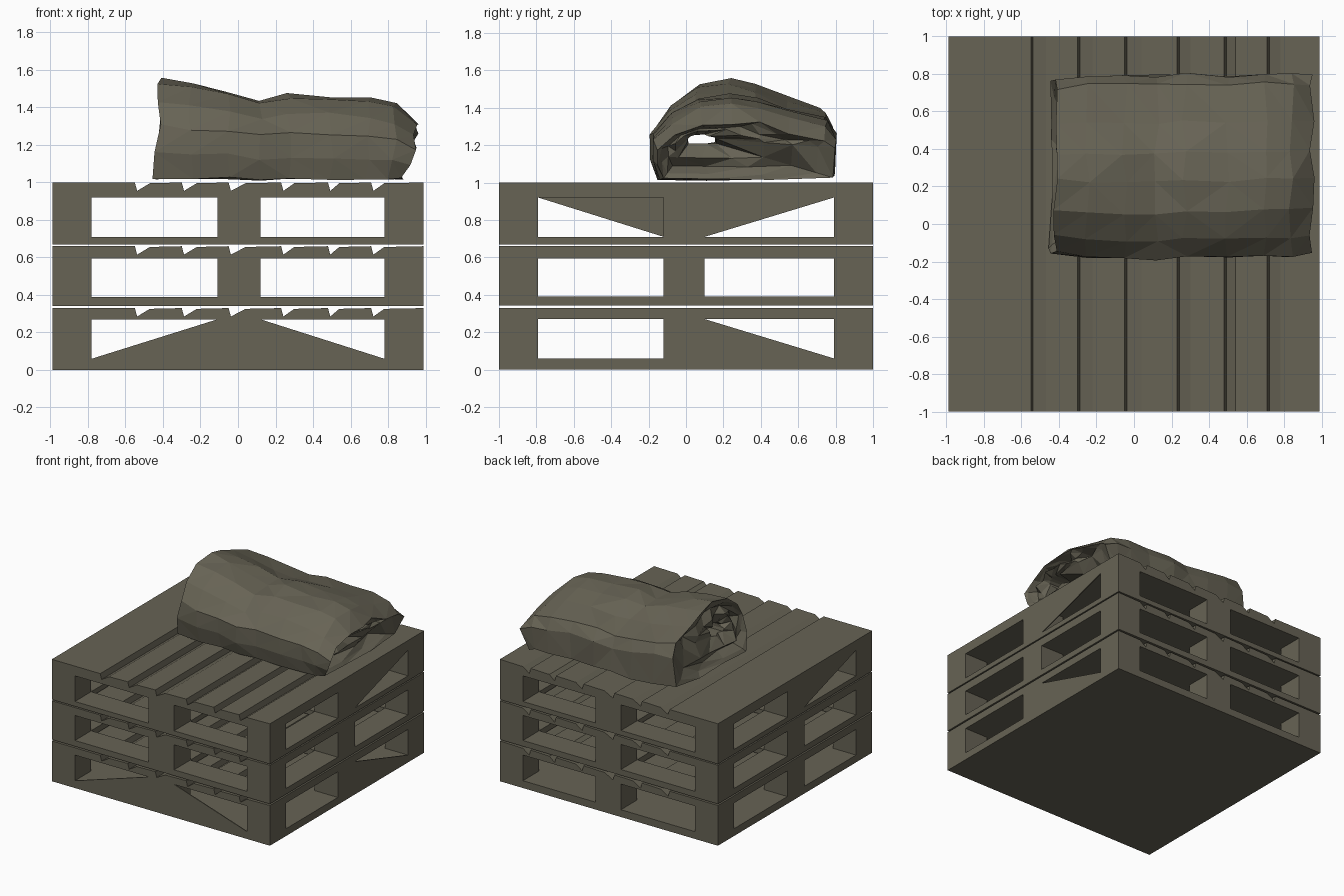
import bpy
import bmesh
import random
from mathutils import Vector

random.seed(4)
cube = bpy.data.objects.get("Cube")
if cube:
    bpy.data.objects.remove(cube, do_unlink=True)

wood = bpy.data.materials.new("weathered_olive_grey")
wood.use_nodes = True
colour = (0.135, 0.125, 0.09, 1)
wood.diffuse_color = colour
bsdf = next(n for n in wood.node_tree.nodes if n.type == 'BSDF_PRINCIPLED')
bsdf.inputs["Base Color"].default_value = colour
bsdf.inputs["Roughness"].default_value = 0.9


def finish(name, bm):
    bmesh.ops.recalc_face_normals(bm, faces=bm.faces)
    mesh = bpy.data.meshes.new(name)
    bm.to_mesh(mesh)
    bm.free()
    mesh.materials.append(wood)
    obj = bpy.data.objects.new(name, mesh)
    bpy.context.collection.objects.link(obj)
    return obj


def add_box(bm, low, high):
    low, high = Vector(low), Vector(high)
    verts = bmesh.ops.create_cube(bm, size=1)["verts"]
    for v in verts:
        v.co = (low + high) / 2 + v.co * (high - low)


def prism(name, points, offset):
    """Extrude a flat outline along an offset vector."""
    bm = bmesh.new()
    face = bm.faces.new([bm.verts.new(p) for p in points])
    ext = bmesh.ops.extrude_face_region(bm, geom=[face], use_keep_orig=True)
    for v in ext["geom"]:
        if isinstance(v, bmesh.types.BMVert):
            v.co += Vector(offset)
    return finish(name, bm)


# Stacked pallets: base, window bottom, window top, deck top
LEVELS = {"bottom": (0.0, 0.06, 0.27, 0.33),
          "middle": (0.342, 0.39, 0.595, 0.66),
          "top": (0.67, 0.71, 0.92, 1.0)}
SPANS_X = ((-0.99, -0.78), (-0.11, 0.12), (0.78, 0.99))
SPANS_Y = ((-1, -0.79), (-0.12, 0.1), (0.79, 1))
GAPS = ((-0.55, -0.47), (-0.3, -0.22), (-0.05, 0.04),
        (0.23, 0.3), (0.48, 0.54), (0.71, 0.78))

for label, (z0, z1, z2, z3) in LEVELS.items():
    # Nine spacer blocks
    bm = bmesh.new()
    for x0, x1 in SPANS_X:
        for y0, y1 in SPANS_Y:
            add_box(bm, (x0, y0, z1), (x1, y1, z2))
    finish(label + "_pallet_blocks", bm)

    # Ground boards, solid under the lowest pallet
    bm = bmesh.new()
    if label == "bottom":
        add_box(bm, (-0.99, -1, z0), (0.99, 1, z1))
    else:
        for y0, y1 in SPANS_Y:
            add_box(bm, (-0.99, y0, z0), (0.99, y1, z1))
        for x0, x1 in SPANS_X:
            for (_, y0), (y1, _) in zip(SPANS_Y, SPANS_Y[1:]):
                add_box(bm, (x0, y0, z0), (x1, y1, z1))
    finish(label + "_pallet_base", bm)

    # Slatted deck with sloping grooves
    outline = [(-0.99, -1, z2), (-0.99, -1, z3)]
    for a, b in GAPS:
        outline += [(a, -1, z3), (a + 0.012, -1, z3 - 0.045), (b, -1, z3 - 0.004)]
    outline += [(0.99, -1, z3), (0.99, -1, z2)]
    prism(label + "_pallet_deck", outline, (0, 2, 0))

# Sloping panels partly closing the openings
b, t = LEVELS["bottom"], LEVELS["top"]
prism("front_panel", [(-0.78, -1, b[1]), (-0.11, -1, b[2]),
                      (0.12, -1, b[2]), (0.78, -1, b[1])], (0, 0.008, 0))
prism("left_lower_panel", [(0.99, 0.1, b[1]), (0.99, 0.1, b[2]),
                           (0.99, 0.79, b[1])], (-0.008, 0, 0))
prism("left_upper_panel", [(0.99, 0.1, t[1]), (0.99, 0.1, t[2]),
                           (0.99, 0.79, t[2])], (-0.008, 0, 0))
prism("right_upper_panel", [(-0.99, -0.12, t[1]), (-0.99, -0.12, t[2]),
                            (-0.99, -0.79, t[2])], (0.008, 0, 0))

# Crumpled sack: cross-section as fractions of depth and height
SECTION = ((0.03, 0.03), (0, 0.3), (0, 0.55), (0.1, 0.79), (0.25, 0.97),
           (0.42, 1), (0.57, 0.97), (0.74, 0.83), (0.95, 0.72), (1, 0.55),
           (1, 0.1), (0.65, 0.02), (0.3, 0.02))
# Station x, top height, front y, back y, lean of the upper part
STATIONS = ((-0.45, 1.55, -0.15, 0.77, 0.03), (-0.25, 1.53, -0.18, 0.79, 0),
            (-0.05, 1.49, -0.19, 0.8, 0), (0.12, 1.445, -0.19, 0.79, 0),
            (0.27, 1.475, -0.18, 0.8, 0), (0.5, 1.46, -0.18, 0.79, 0),
            (0.68, 1.45, -0.17, 0.8, 0.02), (0.8, 1.41, -0.17, 0.8, 0.04),
            (0.87, 1.32, -0.15, 0.79, 0.08))
BASE = 1.0
MOUTH = Vector((0, 0.04, 1.245))


def ring(station, jitter):
    x, top, y0, y1, lean = station
    points = []
    for fy, fz in SECTION:
        noise = Vector([random.uniform(-jitter, jitter) for _ in range(3)])
        noise.z = abs(noise.z) if fz < 0.1 else noise.z
        noise.y *= 0.6
        points.append(Vector((x + lean * min(1, fz * 1.6), y0 + fy * (y1 - y0),
                              BASE + fz * (top - BASE))) + noise)
    return points


def mouth_rings(outer, inward):
    """Pleated rings folding from an open end towards a small hole."""
    result = []
    for k, (shrink, depth) in enumerate(((0.12, 0.02), (0.3, 0.06),
                                         (0.5, 0.03), (0.84, 0.09))):
        loop = []
        for i, p in enumerate(outer):
            q = p.lerp(Vector((p.x, MOUTH.y, MOUTH.z)), shrink)
            pleat = 0.025 if (i + k) % 2 else 0
            q.x += inward * (depth + pleat)
            loop.append(q)
        result.append(loop)
    return result


rings = [ring(s, 0.014) for s in STATIONS]
rings = (rings + mouth_rings(rings[-1], -1)
         + list(reversed(mouth_rings(rings[0], 1))))

bm = bmesh.new()
loops = [[bm.verts.new(p) for p in r] for r in rings]
count = len(SECTION)
for i, loop in enumerate(loops):
    following = loops[(i + 1) % len(loops)]
    for j in range(count):
        k = (j + 1) % count
        bm.faces.new((loop[j], loop[k], following[k], following[j]))
bmesh.ops.triangulate(bm, faces=bm.faces)
finish("crumpled_sack", bm)
